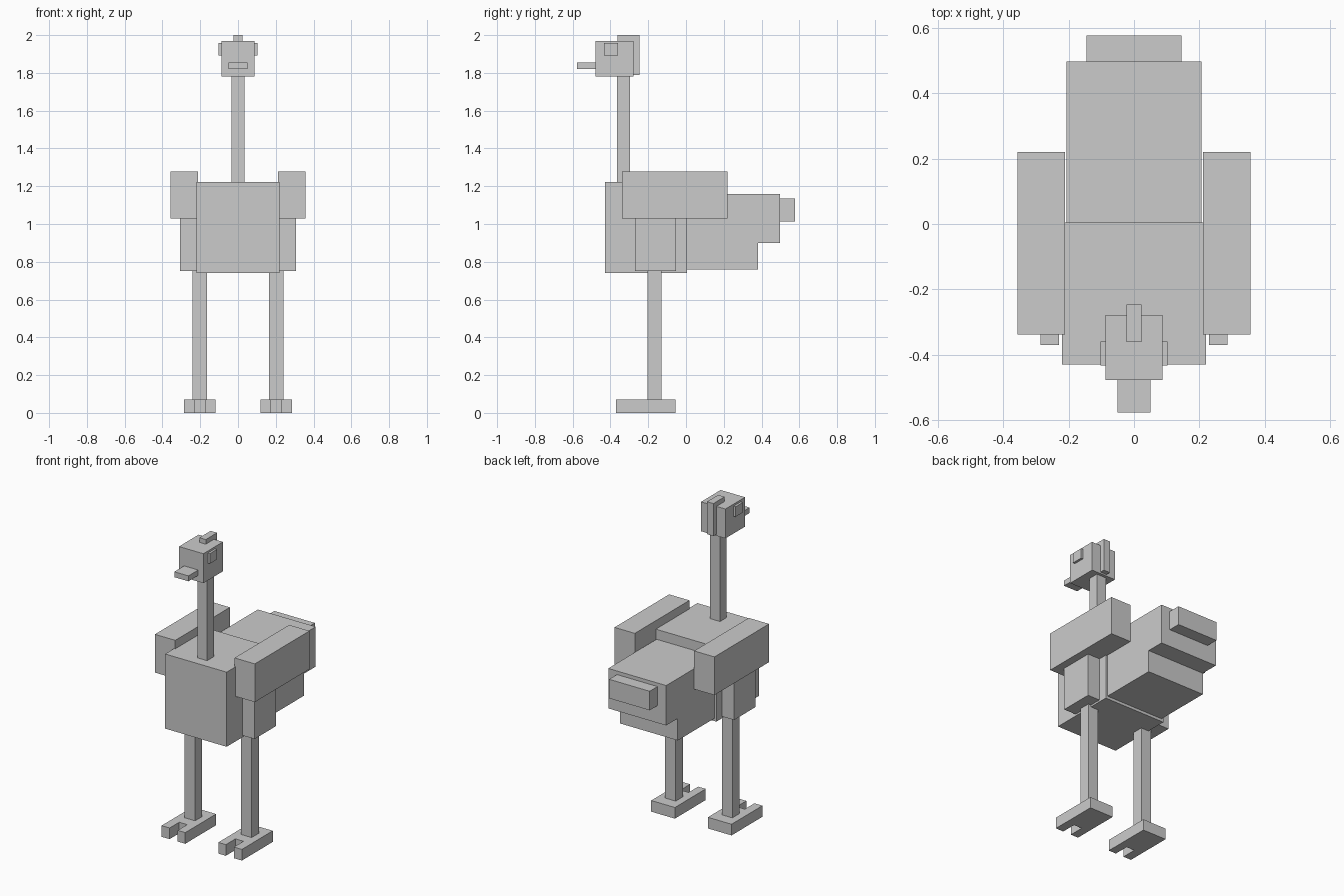
import bpy
import bmesh
from mathutils import Vector

if "Cube" in bpy.data.objects:
    bpy.data.objects.remove(bpy.data.objects["Cube"])


def prism(name, outline, axis, lo, hi, mirror=False):
    """Extrude a 2D outline along x (outline is y,z) or z (outline is x,y)."""
    bm = bmesh.new()
    place = (lambda a, b: (lo, a, b)) if axis == "x" else (lambda a, b: (a, b, lo))
    face = bm.faces.new([bm.verts.new(place(a, b)) for a, b in outline])
    out = bmesh.ops.extrude_face_region(bm, geom=[face], use_keep_orig=True)
    verts = [g for g in out["geom"] if isinstance(g, bmesh.types.BMVert)]
    step = Vector((hi - lo, 0, 0)) if axis == "x" else Vector((0, 0, hi - lo))
    bmesh.ops.translate(bm, verts=verts, vec=step)
    bmesh.ops.recalc_face_normals(bm, faces=bm.faces)
    mesh = bpy.data.meshes.new(name)
    bm.to_mesh(mesh)
    bm.free()
    obj = bpy.data.objects.new(name, mesh)
    bpy.context.collection.objects.link(obj)
    if mirror:
        obj.modifiers.new("Mirror", "MIRROR").use_axis[0] = True
    return obj


def box(name, x, y, z, mirror=False):
    outline = [(y[0], z[0]), (y[1], z[0]), (y[1], z[1]), (y[0], z[1])]
    return prism(name, outline, "x", x[0], x[1], mirror)


def centred(name, half_width, y, z):
    return box(name, (-half_width, half_width), y, z)


# Body: chest block, stepped rear block and tail
centred("chest", 0.22, (-0.43, 0.005), (0.74, 1.222))
rear = [(-0.02, 0.758), (0.38, 0.758), (0.38, 0.9),
        (0.498, 0.9), (0.498, 1.158), (-0.02, 1.158)]
prism("rear_body", rear, "x", -0.207, 0.207)
centred("tail", 0.145, (0.48, 0.578), (1.012, 1.135))

# Neck and head
centred("neck", 0.035, (-0.365, -0.297), (1.2, 1.8))
centred("head", 0.087, (-0.478, -0.278), (1.78, 1.97))
centred("crest", 0.023, (-0.362, -0.247), (1.79, 2.0))
centred("beak", 0.05, (-0.578, -0.46), (1.82, 1.855))
box("eyes", (0.07, 0.102), (-0.433, -0.36), (1.892, 1.957), True)

# Wings and legs, mirrored across x
box("wings", (0.212, 0.357), (-0.338, 0.22), (1.03, 1.277), True)
box("thighs", (0.1, 0.307), (-0.27, -0.052), (0.752, 1.04), True)
box("shins", (0.165, 0.24), (-0.203, -0.13), (0.04, 0.78), True)

# Two-toed feet with a notch at the front
foot = [(0.118, -0.055), (0.287, -0.055), (0.287, -0.37), (0.23, -0.37),
        (0.23, -0.272), (0.172, -0.272), (0.172, -0.37), (0.118, -0.37)]
prism("feet", foot, "z", 0.0, 0.072, True)
